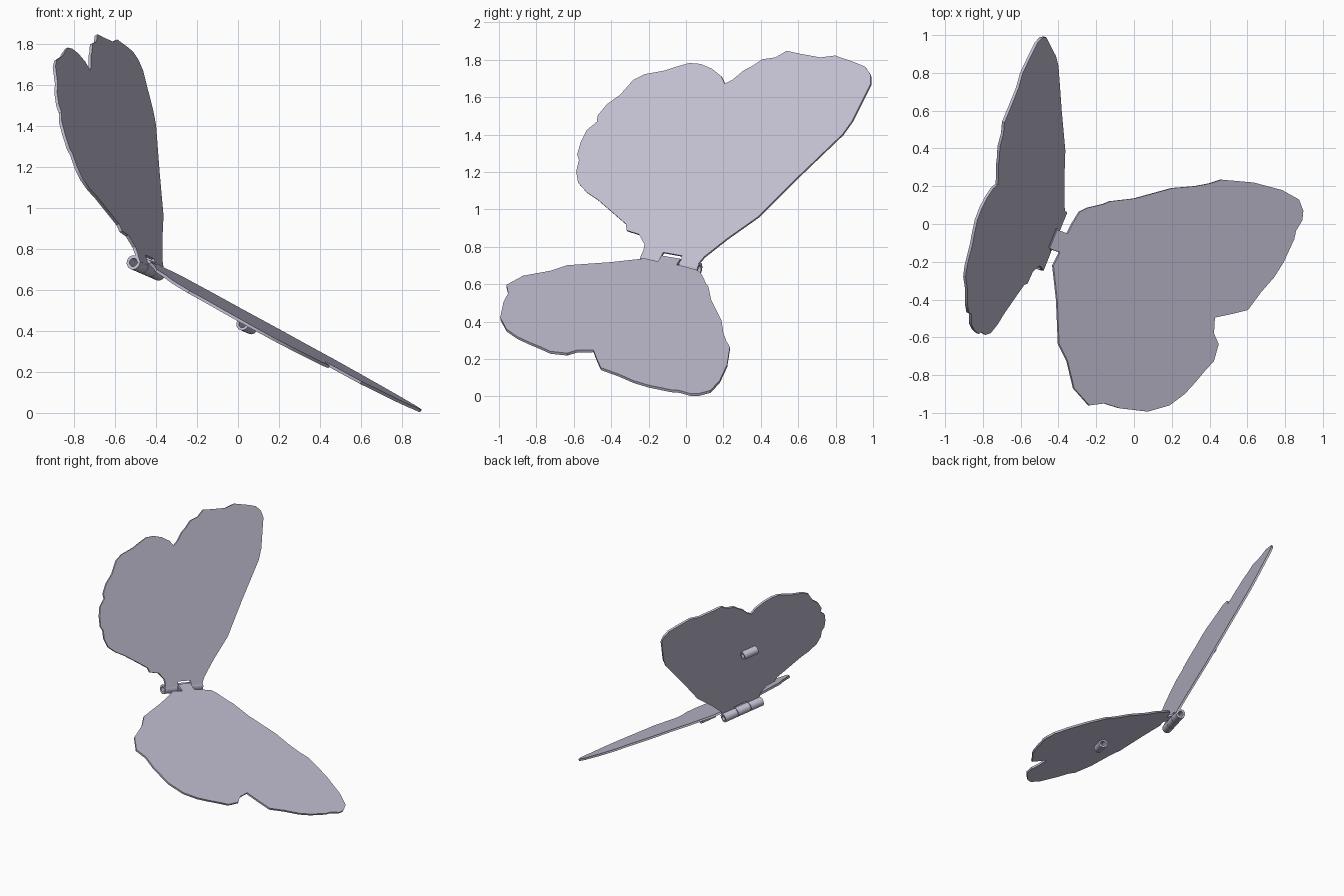
import bpy, bmesh, math
from mathutils import Vector

if "Cube" in bpy.data.objects:
    bpy.data.objects.remove(bpy.data.objects["Cube"])

mat = bpy.data.materials.new("lavender_grey")
mat.diffuse_color = (0.53, 0.51, 0.63, 1)
mat.use_nodes = True
mat.node_tree.nodes["Principled BSDF"].inputs["Base Color"].default_value = mat.diffuse_color


def finish(name, bm):
    bmesh.ops.recalc_face_normals(bm, faces=bm.faces[:])
    me = bpy.data.meshes.new(name)
    bm.to_mesh(me)
    bm.free()
    me.materials.append(mat)
    ob = bpy.data.objects.new(name, me)
    bpy.context.collection.objects.link(ob)
    bpy.ops.object.select_all(action='DESELECT')
    ob.select_set(True)
    bpy.context.view_layer.objects.active = ob
    bpy.ops.object.shade_smooth_by_angle(angle=math.radians(35))
    return ob


def plate(name, pts, normal, thick=0.015):
    """Thin flat panel from a planar outline."""
    bm = bmesh.new()
    off = normal.normalized() * thick / 2
    a = [bm.verts.new(p + off) for p in pts]
    b = [bm.verts.new(p - off) for p in pts]
    bm.faces.new(a)
    bm.faces.new(b[::-1])
    n = len(pts)
    for i in range(n):
        j = (i + 1) % n
        bm.faces.new((a[i], b[i], b[j], a[j]))
    return finish(name, bm)


def tube(name, p, q, r_out, r_in, n=28):
    """Hollow barrel between two points."""
    bm = bmesh.new()
    rot = (q - p).to_track_quat('Z', 'Y')
    rings = []
    for c, r in ((p, r_out), (q, r_out), (q, r_in), (p, r_in)):
        rings.append([bm.verts.new(c + rot @ Vector((
            r * math.cos(2 * math.pi * i / n),
            r * math.sin(2 * math.pi * i / n), 0))) for i in range(n)])
    for k in range(4):
        r0, r1 = rings[k], rings[(k + 1) % 4]
        for i in range(n):
            j = (i + 1) % n
            bm.faces.new((r0[i], r0[j], r1[j], r1[i]))
    return finish(name, bm)


# Raised wing: outline in y, z on a leaning plane
raised = [
    (.06, .68), (.07, .71), (.10, .745), (.22, .84), (.39, .96), (.60, 1.17),
    (.84, 1.40), (.89, 1.47), (.95, 1.59), (.99, 1.67), (.988, 1.72),
    (.96, 1.76), (.90, 1.785), (.80, 1.82), (.72, 1.81), (.61, 1.83),
    (.54, 1.845), (.48, 1.81), (.41, 1.80), (.35, 1.76), (.31, 1.74),
    (.25, 1.69), (.21, 1.67), (.19, 1.71), (.14, 1.75), (.08, 1.775),
    (.02, 1.78), (-.05, 1.76), (-.11, 1.74), (-.22, 1.72), (-.28, 1.69),
    (-.35, 1.61), (-.42, 1.56), (-.47, 1.50), (-.475, 1.465), (-.53, 1.42),
    (-.56, 1.36), (-.58, 1.29), (-.57, 1.26), (-.585, 1.20), (-.575, 1.14),
    (-.53, 1.09), (-.47, 1.05), (-.32, .92), (-.315, .885), (-.25, .865),
    (-.22, .81), (-.225, .78), (-.245, .735), (-.145, .718), (-.12, .768),
    (-.02, .75), (-.03, .695)]


def on_raised(y, z):
    return Vector((-.0956 + .33 * y - .42 * z, y, z))


n_raised = Vector((1, -.33, .42)).normalized()
plate("raised_wing", [on_raised(*p) for p in raised], n_raised)

# Lowered wing: outline in x, y on a sloping plane
lowered = [
    (-.41, -.03), (-.355, -.05), (-.33, 0), (-.29, .065), (-.25, .085),
    (-.16, .107), (-.13, .12), (0, .135), (.20, .19), (.32, .20), (.40, .215),
    (.46, .235), (.63, .22), (.78, .18), (.87, .13), (.893, .07),
    (.888, .02), (.855, -.035), (.845, -.08), (.79, -.20), (.74, -.28),
    (.67, -.36), (.60, -.455), (.52, -.475), (.425, -.495), (.42, -.58),
    (.445, -.635), (.42, -.725), (.37, -.78), (.32, -.84), (.265, -.90),
    (.185, -.96), (.07, -.993), (-.08, -.975), (-.16, -.95), (-.24, -.96),
    (-.32, -.87), (-.355, -.725), (-.40, -.635), (-.41, -.40), (-.43, -.22),
    (-.395, -.15), (-.45, -.13)]


def on_lowered(x, y):
    return Vector((x, y, .503 - .556 * x + .048 * y))


n_lowered = Vector((.556, -.048, 1)).normalized()
plate("lowered_wing", [on_lowered(*p) for p in lowered], n_lowered)

# Three hinge knuckles along the shared axis
front, back = Vector((-.512, -.235, .735)), Vector((-.385, .075, .68))
for i, side in enumerate(("front", "middle", "back")):
    tube("hinge_knuckle_" + side, front.lerp(back, (i + .02) / 3),
         front.lerp(back, (i + .98) / 3), .035, .02)

# Small hollow sleeve on the outer face of each wing, parallel to the hinge
half = (back - front).normalized() * .06
for name, c in (("raised_wing_sleeve", on_raised(.093, 1.30) - n_raised * .033),
                ("lowered_wing_sleeve", on_lowered(.06, -.33) - n_lowered * .033)):
    tube(name, c - half, c + half, .032, .019)
